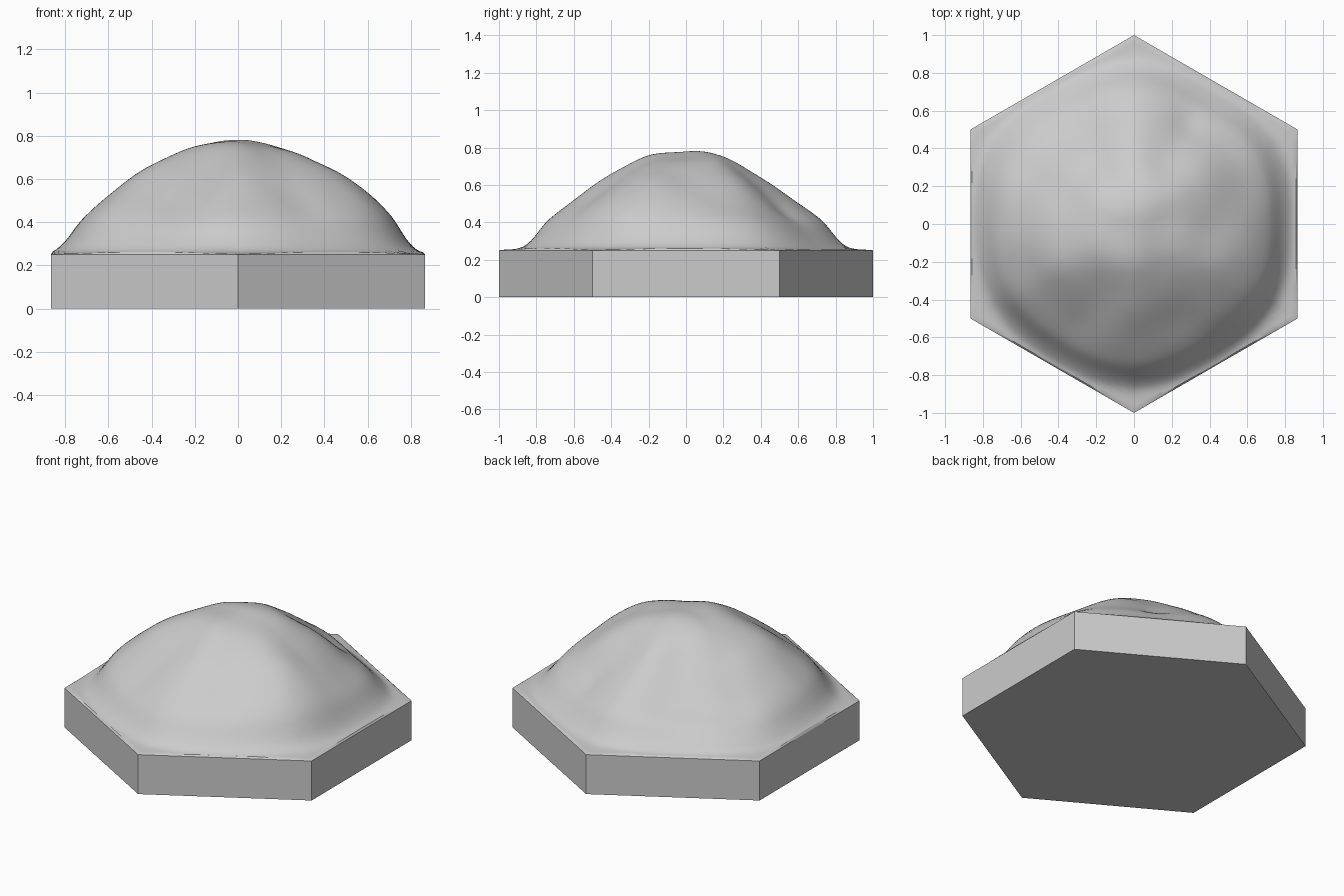
import bpy, bmesh, math
from mathutils import Vector, noise

if "Cube" in bpy.data.objects:
    bpy.data.objects.remove(bpy.data.objects["Cube"])

TOP = 0.25      # height of the tile slab
SEG = 120       # steps around the hill
RINGS = 48      # steps from centre to rim

# Every 30 degrees from +x: radius of the hill's foot, and its shoulder height
FOOT = [.835, .87, .82, .86, .82, .87, .85, .87, .84, .87, .84, .87]
SHOULDER = [.53, .49, .47, .50, .45, .45, .51, .53, .50, .51, .51, .56]
# Local bumps and gullies: x, y, height, radius
BUMPS = [(0, .10, .012, .15), (-.05, -.18, .012, .16), (.29, .54, -.015, .08),
         (-.45, 0, .015, .16), (-.38, -.22, .02, .18), (0, -.42, .015, .16),
         (.32, .30, .03, .18), (.58, -.1, .012, .14)]


def catmull(a, b, c, d, u):
    return 0.5 * (2 * b + (c - a) * u + (2 * a - 5 * b + 4 * c - d) * u * u
                  + (3 * b - a - 3 * c + d) * u ** 3)


def around(table, ang):
    f = (ang / math.tau * len(table)) % len(table)
    i = int(f)
    n = len(table)
    return catmull(table[i - 1], table[i % n], table[(i + 1) % n],
                   table[(i + 2) % n], f - i)


def profile(pts, t):
    # smooth curve through unevenly spaced points
    slope = []
    for i in range(len(pts)):
        a, b = pts[max(i - 1, 0)], pts[min(i + 1, len(pts) - 1)]
        slope.append((b[1] - a[1]) / (b[0] - a[0]))
    slope[0] = slope[-1] = 0
    for i in range(len(pts) - 1):
        (x0, y0), (x1, y1) = pts[i], pts[i + 1]
        if t <= x1:
            w = x1 - x0
            u = (t - x0) / w
            return ((2 * u**3 - 3 * u**2 + 1) * y0 + (u**3 - 2 * u**2 + u) * w * slope[i]
                    + (3 * u**2 - 2 * u**3) * y1 + (u**3 - u**2) * w * slope[i + 1])
    return pts[-1][1]


def hill_height(x, y):
    ang = math.atan2(y, x)
    t = math.hypot(x, y) / around(FOOT, ang)
    m = around(SHOULDER, ang)
    z = profile([(0, .768), (.25, .738), (.47, .6 * m + .335), (.7, m),
                 (.85, TOP + (m - TOP) * .62), (.95, .305), (1.02, .262),
                 (1.25, .254)], t)
    fade = max(0, min(1, (1 - t) * 4))
    for bx, by, h, r in BUMPS:
        z += fade * h * math.exp(-((x - bx) ** 2 + (y - by) ** 2) / r ** 2)
    z += fade * .008 * noise.noise(Vector((x * 5, y * 5, 3.7)))
    return max(z, TOP + .003)


def hex_radius(ang):
    # distance to the hexagon's edge (corners on the y axis)
    a = (ang + math.pi / 6) % (math.pi / 3) - math.pi / 6
    return math.cos(math.pi / 6) / math.cos(a)


def finish(bm, name):
    bmesh.ops.recalc_face_normals(bm, faces=bm.faces)
    me = bpy.data.meshes.new(name)
    bm.to_mesh(me)
    bm.free()
    ob = bpy.data.objects.new(name, me)
    bpy.context.collection.objects.link(ob)
    return ob


# Hexagonal slab, left open under the hill
bm = bmesh.new()
corners = [(math.cos(math.radians(30 + 60 * k)), math.sin(math.radians(30 + 60 * k)))
           for k in range(6)]
low = [bm.verts.new((x, y, 0)) for x, y in corners]
high = [bm.verts.new((x, y, TOP)) for x, y in corners]
bm.faces.new(low[::-1])
for k in range(6):
    j = (k + 1) % 6
    bm.faces.new((low[k], low[j], high[j], high[k]))
finish(bm, "hex_base")

# Hill surface, rings growing from the centre out to the hexagonal rim
bm = bmesh.new()
centre = bm.verts.new((0, 0, hill_height(0, 0)))
steps = [i / RINGS * .99 for i in range(1, RINGS + 1)] + [1]
prev = None
for s in steps:
    ring = []
    for k in range(SEG):
        a = math.tau * k / SEG
        blend = s ** 4      # round near the top, hexagonal at the rim
        # the last two rings follow the hexagon exactly
        if s >= .98:
            blend = 1
        r = s * (hex_radius(a) * blend + .9 * (1 - blend))
        x, y = r * math.cos(a), r * math.sin(a)
        ring.append(bm.verts.new((x, y, TOP if s == 1 else hill_height(x, y))))
    for k in range(SEG):
        j = (k + 1) % SEG
        if prev:
            bm.faces.new((prev[k], ring[k], ring[j], prev[j]))
        else:
            bm.faces.new((centre, ring[k], ring[j]))
    prev = ring
hill = finish(bm, "hill")
# make sure the open surface faces up
if sum(p.normal.z for p in hill.data.polygons) < 0:
    hill.data.flip_normals()
bpy.context.view_layer.objects.active = hill
hill.select_set(True)
bpy.ops.object.shade_smooth_by_angle(angle=math.radians(30))
